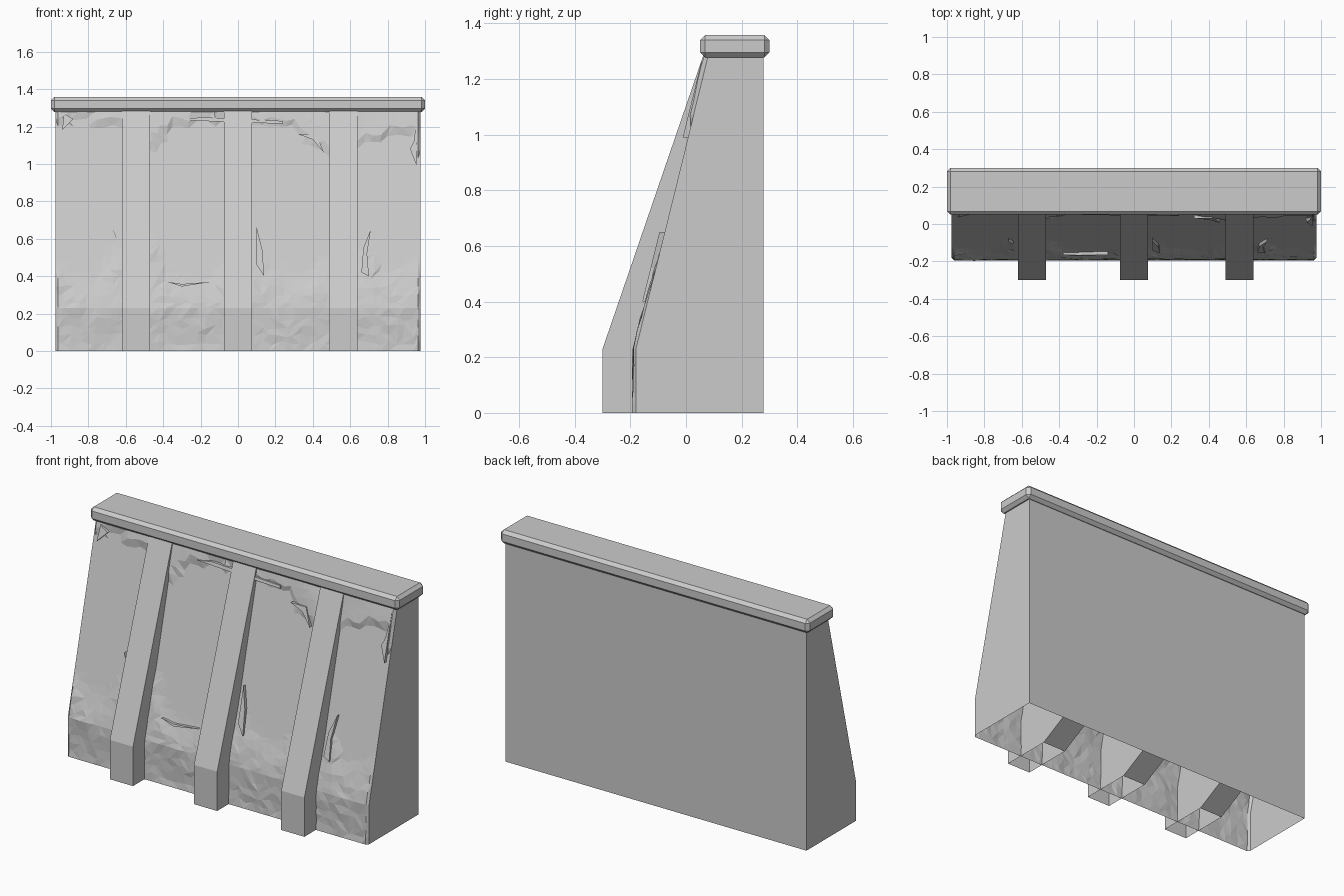
import bpy, bmesh, random
from mathutils import noise, Vector

random.seed(4)
cube = bpy.data.objects.get("Cube")
if cube:
    bpy.data.objects.remove(cube, do_unlink=True)

HALF, BACK, TOP, KNEE = 0.975, 0.278, 1.285, 0.23

stone = bpy.data.materials.new("grey_stone")
stone.use_nodes = True
stone.diffuse_color = (0.6, 0.6, 0.6, 1)
stone.node_tree.nodes["Principled BSDF"].inputs["Base Color"].default_value = (0.6, 0.6, 0.6, 1)


def finish(name, bm, recalc=True):
    if recalc:
        bmesh.ops.recalc_face_normals(bm, faces=bm.faces[:])
    mesh = bpy.data.meshes.new(name)
    bm.to_mesh(mesh)
    bm.free()
    mesh.materials.append(stone)
    obj = bpy.data.objects.new(name, mesh)
    bpy.context.collection.objects.link(obj)
    return obj


def extrude_profile(name, profile, x0, x1, skip):
    """Extrude a (y, z) outline along x, leaving out the listed sides."""
    bm = bmesh.new()
    a = [bm.verts.new((x0, y, z)) for y, z in profile]
    b = [bm.verts.new((x1, y, z)) for y, z in profile]
    bm.faces.new(a)
    bm.faces.new(b[::-1])
    n = len(profile)
    for i in range(n):
        j = (i + 1) % n
        if i not in skip:
            bm.faces.new((a[j], a[i], b[i], b[j]))
    return finish(name, bm)


def lerp_table(table, x):
    for (x0, v0), (x1, v1) in zip(table, table[1:]):
        if x <= x1:
            return v0 + (v1 - v0) * max(0, x - x0) / (x1 - x0)
    return table[-1][1]


def face_y(z):
    """Depth of the plain battered face at a height."""
    return -0.18 + 0.26 * max(0, z - KNEE) / (TOP - KNEE)


# Wall shell: ends, back and top, open below; the front is a separate skin
extrude_profile("wall_body", [(-0.18, 0), (-0.18, KNEE), (0.08, TOP), (BACK, TOP), (BACK, 0)],
                -HALF, HALF, skip=(0, 1, 4))

# Front skin: flat in the middle, broken stone along the foot and under the cap
foot = [(-1, 0.5), (-0.9, 0.42), (-0.75, 0.4), (-0.66, 0.55), (-0.47, 0.62), (-0.38, 0.42),
        (-0.14, 0.36), (-0.08, 0.48), (0.08, 0.6), (0.16, 0.45), (0.35, 0.4), (0.48, 0.52),
        (0.64, 0.42), (0.7, 0.62), (0.76, 0.42), (0.9, 0.45), (1, 0.55)]
head = [(-1, 1.18), (-0.9, 1.26), (-0.62, 1.21), (-0.47, 1.07), (-0.38, 1.2), (-0.2, 1.24),
        (0.1, 1.23), (0.3, 1.21), (0.4, 1.14), (0.49, 1.04), (0.64, 1.12), (0.75, 1.13),
        (0.86, 1.2), (0.93, 1.16), (0.97, 1.0)]


def relief(x, z):
    low, high = lerp_table(foot, x), lerp_table(head, x)
    rough = 0.5 + 0.5 * noise.noise(Vector((x * 7, z * 7, 3)))
    if abs(x) > HALF - 0.012:
        return 0
    if z < 0.03:
        return 0.014
    if z < low:
        return min(1, (low - z) / 0.12) * (0.004 + 0.015 * rough * random.uniform(0.5, 1.2))
    if z > high:
        return 0.007 + 0.012 * rough
    return 0


COLS, ROWS = 46, 30
xs = [-HALF, -HALF + 0.013] + [-HALF + 2 * HALF * i / COLS for i in range(1, COLS)] + [HALF - 0.013, HALF]
zs = sorted([TOP * i / ROWS for i in range(ROWS + 1) if abs(TOP * i / ROWS - KNEE) > 0.025] + [KNEE])
bm = bmesh.new()
grid = []
for z0 in zs:
    row = []
    for i, x0 in enumerate(xs):
        x, z = x0, z0
        if 1 < i < len(xs) - 2 and z0 not in (0, KNEE, zs[-1]):
            x += random.uniform(-0.012, 0.012)
            z += random.uniform(-0.013, 0.013) if abs(z0 - KNEE) > 0.05 else 0
        row.append(bm.verts.new((x, face_y(z) - relief(x, z), z)))
    grid.append(row)
for lower, upper in zip(grid, grid[1:]):
    for i in range(len(xs) - 1):
        a, b, c, d = lower[i], lower[i + 1], upper[i + 1], upper[i]
        tris = ((a, b, c), (a, c, d)) if random.random() < 0.5 else ((a, b, d), (b, c, d))
        for tri in tris:
            bm.faces.new(tri)
finish("broken_front_face", bm, recalc=False)

# Chips: thin slivers of stone standing off the flat face
chips = [[(0.66, 0.42), (0.7, 0.4), (0.69, 0.52), (0.71, 0.65), (0.67, 0.55)],
         [(-0.38, 0.37), (-0.3, 0.345), (-0.14, 0.37), (-0.3, 0.358)],
         [(0.1, 0.46), (0.14, 0.4), (0.13, 0.54), (0.1, 0.66)],
         [(-0.67, 0.65), (-0.645, 0.59), (-0.655, 0.62)],
         [(-0.94, 1.18), (-0.88, 1.24), (-0.93, 1.27)],
         [(-0.3, 1.235), (-0.08, 1.225), (0.24, 1.215), (0.24, 1.23), (-0.2, 1.25)],
         [(0.32, 1.16), (0.4, 1.13), (0.46, 1.06), (0.42, 1.16)],
         [(0.92, 1.08), (0.955, 0.99), (0.958, 1.26), (0.94, 1.12)]]
for n, outline in enumerate(chips):
    bm = bmesh.new()
    inner = [bm.verts.new((x, face_y(z) + 0.004, z)) for x, z in outline]
    outer = [bm.verts.new((x, face_y(z) - 0.019, z)) for x, z in outline]
    bm.faces.new(outer)
    for i in range(len(outline)):
        j = (i + 1) % len(outline)
        bm.faces.new((inner[i], inner[j], outer[j], outer[i]))
    finish(f"stone_chip_{n + 1}", bm)

# Buttresses, open below
buttress = [(-0.3, 0), (-0.3, KNEE), (0.062, TOP), (0.25, TOP), (0.19, 0.1), (0, 0)]
for name, x in (("right", -0.545), ("middle", 0), ("left", 0.565)):
    extrude_profile(f"{name}_buttress", buttress, x - 0.075, x + 0.075, skip=(5,))

# Chamfered cap along the top
bm = bmesh.new()
bmesh.ops.create_cube(bm, size=1)
for v in bm.verts:
    v.co = (v.co.x * 2, 0.175 + v.co.y * 0.25, 1.318 + v.co.z * 0.08)
cap = finish("cap", bm)
bevel = cap.modifiers.new("chamfer", "BEVEL")
bevel.width, bevel.segments = 0.018, 1
